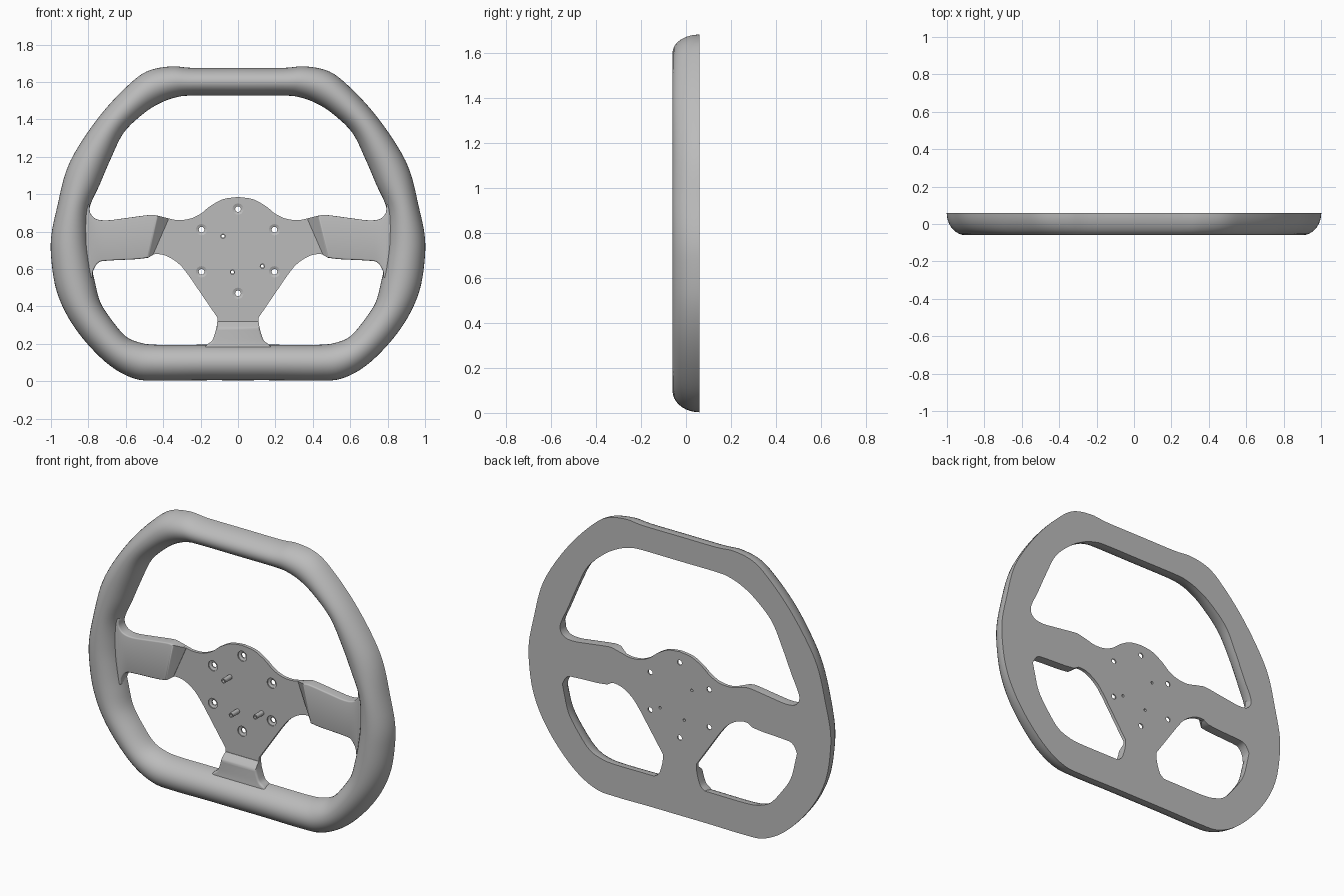
import bpy, bmesh, math
from mathutils import Vector

if "Cube" in bpy.data.objects:
    bpy.data.objects.remove(bpy.data.objects["Cube"])

BACK, FRONT, PLATE, SPOKE = 0.06, -0.06, 0.04, 0.0   # depths along y

grey = bpy.data.materials.new("satin_grey")
grey.use_nodes = True
colour = (0.5, 0.5, 0.5, 1)
grey.diffuse_color = colour
grey.node_tree.nodes["Principled BSDF"].inputs["Base Color"].default_value = colour


def finish(name, bm):
    """Turn a bmesh into a shaded, coloured object."""
    bmesh.ops.recalc_face_normals(bm, faces=bm.faces)
    mesh = bpy.data.meshes.new(name)
    bm.to_mesh(mesh)
    bm.free()
    mesh.materials.append(grey)
    obj = bpy.data.objects.new(name, mesh)
    bpy.context.collection.objects.link(obj)
    return obj


def smooth(points, steps=4):
    """Catmull-Rom curve through points of any dimension."""
    pts = [Vector(p) for p in points]
    ext = [2 * pts[0] - pts[1]] + pts + [2 * pts[-1] - pts[-2]]
    out = []
    for a, b, c, d in zip(ext, ext[1:], ext[2:], ext[3:]):
        for k in range(steps):
            t = k / steps
            out.append(0.5 * (2 * b + (c - a) * t + (2 * a - 5 * b + 4 * c - d) * t**2
                              + (3 * b - a - 3 * c + d) * t**3))
    return out + [pts[-1]]


def mirrored(points):
    """Close a half outline by mirroring it across x = 0."""
    return points + [Vector((-p[0], p[1])) for p in reversed(points) if abs(p[0]) > 1e-5]


def lathe(bm, x, z, profile, closed, sides=24):
    """Revolve (radius, y) points around an axis along y."""
    rings = []
    for r, y in profile:
        rings.append([bm.verts.new((x + r * math.cos(a), y, z + r * math.sin(a)))
                      for a in (math.tau * i / sides for i in range(sides))])
    pairs = list(zip(rings, rings[1:]))
    if closed:
        pairs.append((rings[-1], rings[0]))
    else:
        bm.faces.new(rings[0])
        bm.faces.new(rings[-1])
    for p, q in pairs:
        for i in range(sides):
            j = (i + 1) % sides
            bm.faces.new((p[i], p[j], q[j], q[i]))


def slab(name, outline, front, ramp=None, bevel=0.0):
    """Flat-backed plate; ramp gives two end points where it slopes down to the hub."""
    bm = bmesh.new()
    pts = list(outline)
    depth = [front] * len(pts)
    if ramp:
        pts = [Vector(ramp[0])] + pts + [Vector(ramp[1])]
        depth = [PLATE - 0.002] + depth + [PLATE - 0.002]
    back = [bm.verts.new((p[0], BACK, p[1])) for p in pts]
    face = [bm.verts.new((p[0], y, p[1])) for p, y in zip(pts, depth)]
    bm.faces.new(back)
    top = bm.faces.new(face[1:-1] if ramp else face)
    if ramp:
        bm.faces.new((face[0], face[1], face[-2], face[-1]))
    for i in range(len(pts)):
        j = (i + 1) % len(pts)
        bm.faces.new((back[i], back[j], face[j], face[i]))
    bmesh.ops.recalc_face_normals(bm, faces=bm.faces)
    if bevel:
        bmesh.ops.bevel(bm, geom=list(top.edges), offset=bevel, segments=3,
                        profile=0.5, affect='EDGES', clamp_overlap=True)
    return finish(name, bm)


# Rim: paired outer and inner edge points (x, z, x, z), bottom to top
stations = [
    (0, .005, 0, .195), (.2, .005, .2, .195), (.42, .003, .44, .195),
    (.55, .013, .53, .208), (.68, .08, .6, .24), (.81, .205, .67, .32),
    (.91, .345, .735, .42), (.972, .49, .765, .53), (.998, .65, .785, .63),
    (.998, .78, .8, .76), (.965, .94, .795, .92), (.92, 1.12, .74, 1.05),
    (.85, 1.26, .68, 1.19), (.73, 1.43, .61, 1.33), (.6, 1.57, .5, 1.435),
    (.49, 1.655, .41, 1.49), (.36, 1.683, .33, 1.518), (.24, 1.675, .25, 1.527),
    (0, 1.675, 0, 1.527)]
half = smooth(stations, 5)
loop = half + [Vector((-s[0], s[1], -s[2], s[3])) for s in reversed(half[1:-1])]
bm = bmesh.new()
SEG = 18
rings = []
for s in loop:
    outer, inner = Vector((s[0], BACK, s[1])), Vector((s[2], BACK, s[3]))
    mid, arm = (outer + inner) / 2, (outer - inner) / 2
    ring = []
    for k in range(SEG + 1):
        a = math.pi * k / SEG
        lift = Vector((0, (FRONT - BACK) * math.sin(a), 0))
        ring.append(bm.verts.new(mid + arm * math.cos(a) + lift))
    rings.append(ring)
for i, p in enumerate(rings):
    q = rings[(i + 1) % len(rings)]
    for k in range(SEG + 1):
        m = (k + 1) % (SEG + 1)
        bm.faces.new((p[k], p[m], q[m], q[k]))
parts = [finish("rim", bm)]

# Side spokes
spoke = smooth([(.43, .885), (.47, .889), (.6, .872), (.7, .86), (.76, .868),
                (.79, .9), (.8, .95), (.86, .95), (.87, .75), (.86, .55),
                (.785, .55), (.775, .59), (.745, .635), (.69, .645),
                (.55, .652), (.48, .66)])
for side, sign in (("left", 1), ("right", -1)):
    pts = [(sign * p[0], p[1]) for p in spoke]
    parts.append(slab(side + "_spoke", pts, SPOKE,
                      ((sign * .37, .87), (sign * .455, .675)), 0.014))

# Bottom spoke
tab = smooth([(.115, .285), (.125, .25), (.14, .215), (.17, .192), (.18, .165), (.15, .14)])
parts.append(slab("bottom_spoke", mirrored(tab), SPOKE, ((.11, .32), (-.11, .32)), 0.012))

# Hub plate: scalloped top, tapering to the bottom spoke
crown = smooth([(0, .985), (.08, .973), (.15, .935), (.2, .895), (.26, .868),
                (.33, .862), (.4, .878)])
flank = smooth([(.465, .677), (.42, .679), (.37, .664), (.31, .622), (.26, .56)])
hub = slab("hub_plate", mirrored(crown + flank + [Vector((.11, .34)), Vector((.11, .3))]), PLATE)
parts.append(hub)

# Bolt holes and pin holes cut through the hub
bolts = [(0, .92), (0, .47)] + [(sx * .195, z) for sx in (-1, 1) for z in (.81, .585)]
pins = [(-.08, .775), (-.03, .583), (.13, .615)]
bm = bmesh.new()
for x, z in bolts:
    lathe(bm, x, z, [(.03, .03), (.03, .046), (.015, .052), (.015, .07)], False)
for x, z in pins:
    lathe(bm, x, z, [(.008, .03), (.008, .07)], False)
cutter = finish("hole_cutter", bm)
cutter.hide_render = True
cut = hub.modifiers.new("holes", 'BOOLEAN')
cut.operation, cut.solver, cut.object = 'DIFFERENCE', 'EXACT', cutter
bpy.context.view_layer.objects.active = hub
bpy.ops.object.modifier_apply(modifier=cut.name)
bpy.data.objects.remove(cutter)

# Hollow pins standing on the hub
bm = bmesh.new()
for x, z in pins:
    lathe(bm, x, z, [(.014, .045), (.014, -.025), (.008, -.025), (.008, .045)], True, 16)
parts.append(finish("hub_pins", bm))

# Smooth curved surfaces, keep edges crisp
bpy.ops.object.select_all(action='DESELECT')
for obj in parts:
    obj.select_set(True)
bpy.context.view_layer.objects.active = parts[0]
bpy.ops.object.shade_smooth_by_angle(angle=math.radians(35))
